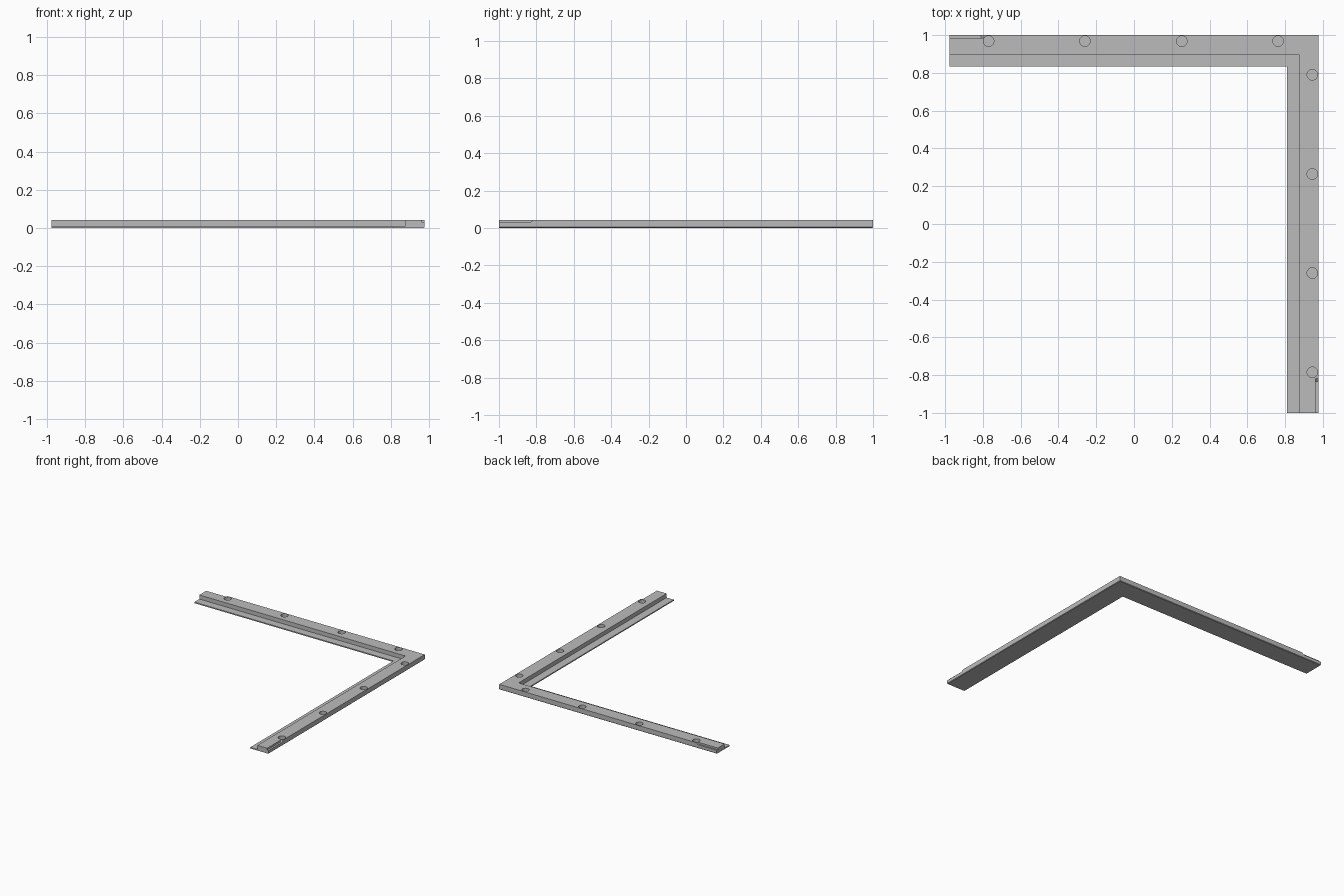
import bpy
import bmesh

default = bpy.data.objects.get("Cube")
if default:
    bpy.data.objects.remove(default, do_unlink=True)

X, Y, TOP = 0.976, 1.0, 0.042      # outer corner and height
HOLE_INSET, HOLE_R, FLOOR = 0.032, 0.028, 0.012

grey = bpy.data.materials.new("plain grey")
grey.use_nodes = True
colour = (0.5, 0.5, 0.5, 1)
grey.diffuse_color = colour
grey.node_tree.nodes["Principled BSDF"].inputs["Base Color"].default_value = colour


def make_object(name, bm):
    bmesh.ops.recalc_face_normals(bm, faces=bm.faces)
    mesh = bpy.data.meshes.new(name)
    bm.to_mesh(mesh)
    bm.free()
    mesh.materials.append(grey)
    obj = bpy.data.objects.new(name, mesh)
    bpy.context.collection.objects.link(obj)
    return obj


def loft(name, rings):
    """Join equal rings of points into a closed solid."""
    bm = bmesh.new()
    rows = [[bm.verts.new(p) for p in ring] for ring in rings]
    n = len(rows[0])
    for a, b in zip(rows, rows[1:]):
        for i in range(n):
            j = (i + 1) % n
            bm.faces.new((a[i], a[j], b[j], b[i]))
    bm.faces.new(rows[0])
    bm.faces.new(rows[-1])
    return make_object(name, bm)


def cut(target, cutter):
    cutter.hide_render = True
    cutter.hide_viewport = True
    cutter.display_type = 'WIRE'
    mod = target.modifiers.new(cutter.name, 'BOOLEAN')
    mod.operation = 'DIFFERENCE'
    mod.solver = 'EXACT'
    mod.object = cutter


# Corner frame: raised rail with a thin inner lip, mitred round the corner
profile = [(0.004, 0), (0, 0.004), (0, TOP), (0.102, TOP),
           (0.102, 0.009), (0.166, 0.009), (0.166, 0)]
frame = loft("corner_frame", [
    [(-X, Y - d, z) for d, z in profile],
    [(X - d, Y - d, z) for d, z in profile],
    [(X - d, -Y, z) for d, z in profile]])

# Blind round holes along both rails
spots = [(x, Y - HOLE_INSET) for x in (-0.77, -0.26, 0.253, 0.763)]
spots += [(X - HOLE_INSET, y) for y in (0.79, 0.265, -0.26, -0.785)]
bm = bmesh.new()
for x, y in spots:
    made = bmesh.ops.create_cone(bm, cap_ends=True, segments=32, radius1=HOLE_R,
                                 radius2=HOLE_R, depth=0.1)
    bmesh.ops.translate(bm, verts=made["verts"], vec=(x, y, FLOOR + 0.05))
cut(frame, make_object("hole_cutter", bm))

# Edge notches at the free ends, each finishing in a short ramp
side = [(-0.1, 0.028), (0.165, 0.028), (0.183, TOP), (0.183, 0.1), (-0.1, 0.1)]
cut(frame, loft("back_notch_cutter",
                [[(-X + s, y, z) for s, z in side] for y in (Y - 0.014, Y + 0.1)]))
cut(frame, loft("side_notch_cutter",
                [[(x, -Y + s, z) for s, z in side] for x in (X - 0.014, X + 0.1)]))
